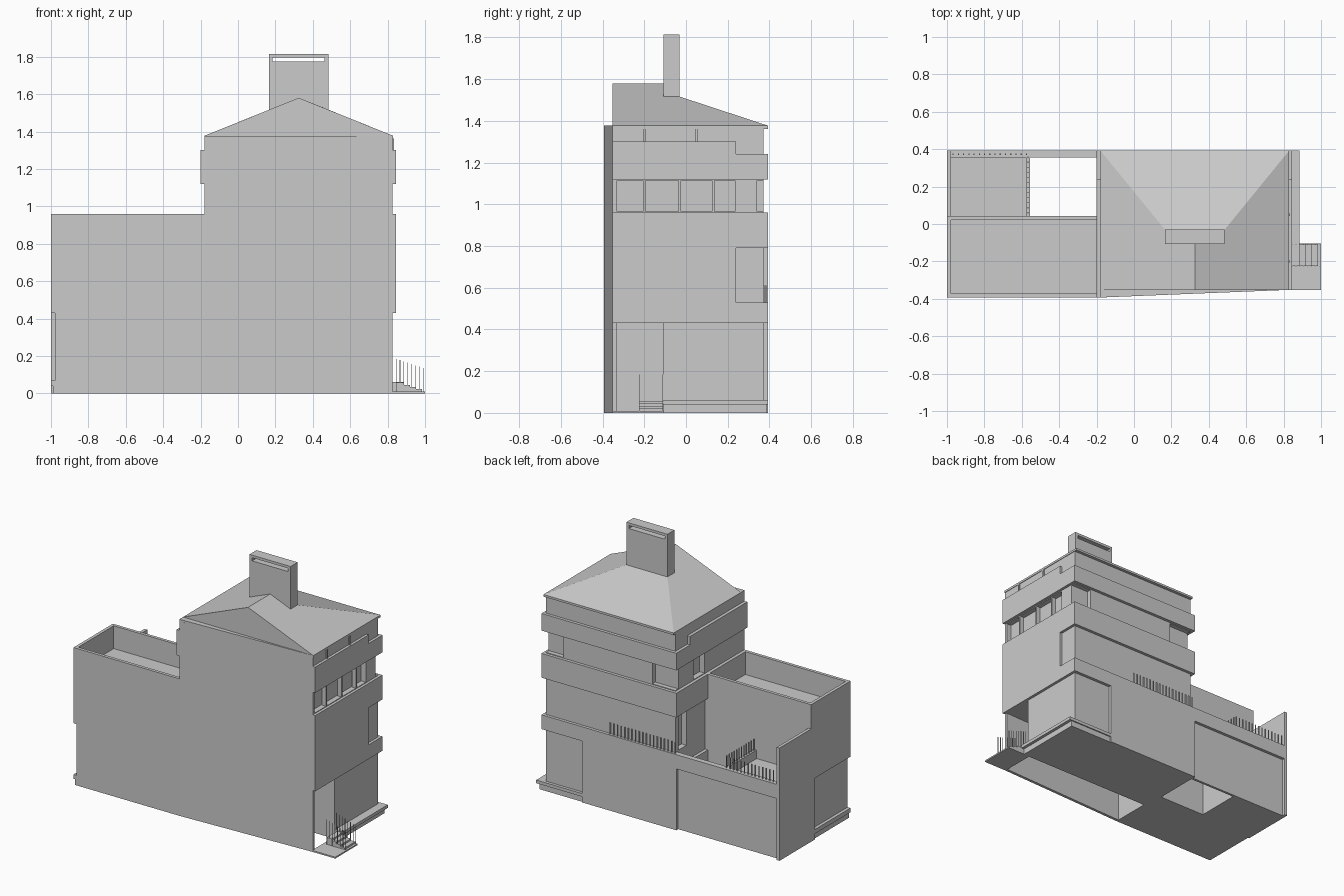
import bpy, bmesh


def mesh(name, verts, faces):
    me = bpy.data.meshes.new(name)
    me.from_pydata(verts, [], faces)
    bm = bmesh.new()
    bm.from_mesh(me)
    bmesh.ops.recalc_face_normals(bm, faces=bm.faces)
    bm.to_mesh(me)
    bm.free()
    ob = bpy.data.objects.new(name, me)
    bpy.context.collection.objects.link(ob)
    return ob


def prism(name, pts, z0, z1):
    n = len(pts)
    v = [(x, y, z0) for x, y in pts] + [(x, y, z1) for x, y in pts]
    f = [list(range(n)), list(range(n, 2 * n))]
    f += [[i, (i + 1) % n, n + (i + 1) % n, n + i] for i in range(n)]
    return mesh(name, v, f)


def box(name, x0, x1, y0, y1, z0, z1):
    return prism(name, [(x0, y0), (x1, y0), (x1, y1), (x0, y1)], z0, z1)


def cut(ob, *b):
    c = box("cutter", *b)
    c.hide_render = True
    c.hide_viewport = True
    m = ob.modifiers.new("opening", 'BOOLEAN')
    m.operation, m.object, m.solver = 'DIFFERENCE', c, 'EXACT'


F, B, R = -.393, .393, -.352   # wing front, back, right front corner

# Tower: upper body, ground floor and slanted front wall over the open porch
tower = prism("tower_body", [(-.178, F), (.826, R), (.826, .372), (-.178, .372)], .43, 1.362)
cut(tower, .79, .9, -.33, .235, .965, 1.115)    # right window strip
cut(tower, .69, .9, .34, .5, .965, 1.115)       # back corner windows
cut(tower, -.3, 0, .34, .5, .965, 1.115)
cut(tower, -.3, -.14, .05, .17, .965, 1.115)    # left windows
cut(tower, -.3, -.14, .25, .34, .535, .785)
box("ground_floor", -.2, .826, -.11, .372, 0, .43)
prism("porch_front_wall", [(-.178, F), (.826, R), (.826, R + .02), (-.178, F + .02)], 0, .43)
for y in (-.2, -.03, .13):
    box("window_mullion", .795, .826, y - .006, y + .006, .96, 1.12)
for y in (-.2, .05):
    box("clerestory_frame", .82, .835, y - .006, y + .006, 1.30, 1.362)

# Facade bands wrapping the tower
box("right_band_mid", .82, .845, R, .24, .43, .96)
box("right_band_low_corner", .82, .845, .24, B, .43, .53)
box("right_band_high_corner", .82, .845, .24, B, .79, .96)
box("right_band_top", .82, .845, R, .24, 1.12, 1.30)
box("right_band_top_corner", .82, .845, .24, B, 1.12, 1.24)
for z0, z1 in ((.79, .96), (1.12, 1.24)):
    box("back_band", -.2, .845, .37, B, z0, z1)
    box("left_band", -.2, -.17, F, B, z0, z1)
box("left_band_upper", -.2, -.17, F, .24, 1.24, 1.30)
box("back_band_low", -1, .845, .355, B, .43, .53)

# Roof: eave slab, front gable and back hip
prism("eave_slab", [(-.18, F), (.83, R), (.83, B), (-.18, B)], 1.362, 1.377)
mesh("roof", [(-.18, R, 1.377), (.83, R, 1.377), (.83, B, 1.377), (-.18, B, 1.377),
              (.325, R, 1.58), (.325, -.10, 1.58), (.165, -.03, 1.516), (.485, -.03, 1.516)],
     [(0, 1, 2, 3), (0, 1, 4), (0, 4, 5, 6, 3), (1, 2, 7, 5, 4), (2, 3, 6, 7), (5, 6, 7)])

# Chimney with a slot through it
chimney = box("chimney", .165, .483, -.108, -.03, 1.42, 1.815)
cut(chimney, .185, .463, -.2, .1, 1.775, 1.797)

# Front wing with sunken roof terrace
box("wing_lower", -.978, -.178, F, .043, 0, .43)
box("wing_upper", -1, -.178, F, .043, .43, .80)
box("parapet_front", -1, -.178, F, F + .022, .80, .96)
box("parapet_back", -1, -.178, .021, .043, .80, .96)
box("parapet_left", -1, -.978, F + .022, .021, .80, .96)
box("parapet_right", -.2, -.178, F + .022, .021, .80, .96)
box("left_sill", -1, -.97, F, 0, .04, .07)
box("left_base", -.99, -.97, F, 0, 0, .04)

# Back annex with terrace beside the open courtyard
box("annex_body", -.98, -.562, .043, .372, 0, .47)
box("annex_side_wall", -1, -.978, 0, B, 0, .79)
box("annex_edge", -.578, -.555, .043, .355, .40, .53)
box("courtyard_wall", -.565, -.19, .355, .372, 0, .43)
box("back_ground_wall", -.2, .53, .36, B, 0, .43)

# Plinth, entrance slab and steps
box("plinth_base", .5, .865, -.108, .385, 0, .04)
box("plinth_top", -.18, .886, -.108, B, .04, .062)
box("entrance_slab", .82, 1, R, -.105, 0, .01)
for i in range(4):
    box("entrance_step", .845, .886 + .033 * i, -.225, -.108, .01, .058 - .012 * i)

# Railings
for i in range(8):
    x = .845 + .021 * i
    for y in (-.225, -.112):
        box("stair_picket", x - .0015, x + .0015, y - .0015, y + .0015, .01, .185 - .007 * i)
for i in range(19):
    x = .32 - .028 * i
    box("balcony_picket", x - .003, x + .003, .379, .385, .53, .61)
for i in range(12):
    y = .06 + .027 * i
    box("courtyard_picket", -.57, -.564, y - .003, y + .003, .53, .61)
for i in range(15):
    x = -.575 - .028 * i
    box("terrace_picket", x - .003, x + .003, .37, .376, .53, .61)
